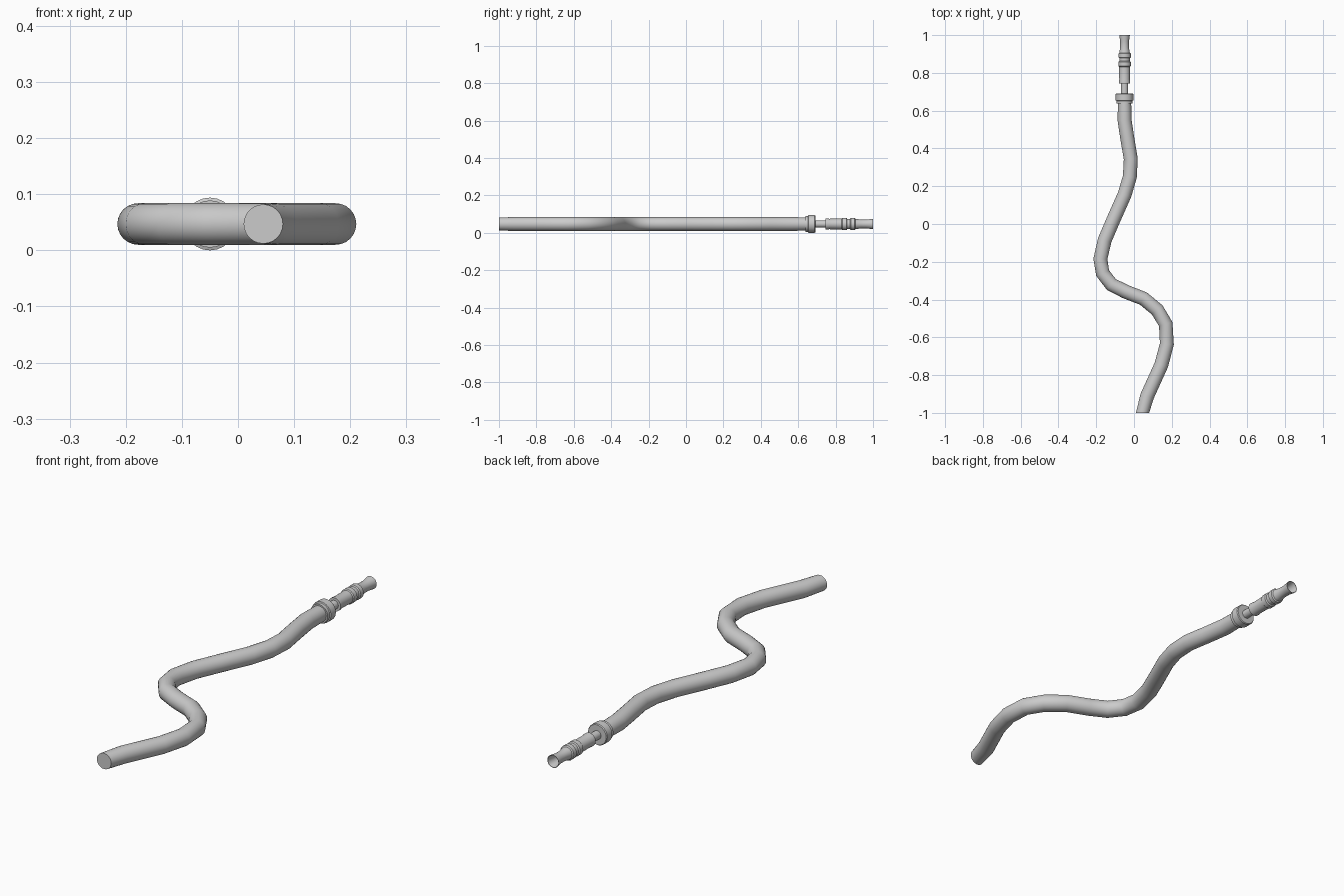
import bpy, bmesh, math
from mathutils import Vector

if "Cube" in bpy.data.objects:
    bpy.data.objects.remove(bpy.data.objects["Cube"])

SIDES = 24
ZC = 0.047      # height of the hose axis
XN = -0.05      # x of the nozzle axis


def skin(name, rings, cap_start=True, cap_end=True):
    """Join rings of (centre, in-plane normal, radius) into a tube."""
    bm = bmesh.new()
    loops = []
    for c, n, r in rings:
        loops.append([bm.verts.new(c + n * (r * math.cos(a)) + Vector((0, 0, r * math.sin(a))))
                      for a in (2 * math.pi * i / SIDES for i in range(SIDES))])
    for a, b in zip(loops, loops[1:]):
        for i in range(SIDES):
            j = (i + 1) % SIDES
            bm.faces.new((a[i], a[j], b[j], b[i]))
    if cap_start:
        bm.faces.new(loops[0])
    if cap_end:
        bm.faces.new(loops[-1])
    bmesh.ops.recalc_face_normals(bm, faces=bm.faces)
    me = bpy.data.meshes.new(name)
    bm.to_mesh(me)
    bm.free()
    ob = bpy.data.objects.new(name, me)
    bpy.context.collection.objects.link(ob)
    bpy.ops.object.select_all(action='DESELECT')
    ob.select_set(True)
    bpy.context.view_layer.objects.active = ob
    bpy.ops.object.shade_smooth_by_angle(angle=math.radians(35))
    return ob


def lathe(name, profile):
    """Turn (y, radius) pairs around the nozzle axis."""
    return skin(name, [(Vector((XN, y, ZC)), Vector((1, 0, 0)), r) for y, r in profile])


# Winding hose
path = [(0.045, -1), (0.07, -0.91), (0.145, -0.745), (0.174, -0.635), (0.168, -0.53),
        (0.123, -0.455), (0.05, -0.395), (-0.045, -0.358), (-0.12, -0.32), (-0.166, -0.26),
        (-0.178, -0.185), (-0.155, -0.085), (-0.11, 0.02), (-0.05, 0.155), (-0.022, 0.25),
        (-0.017, 0.345), (-0.035, 0.45), (-0.05, 0.55), (-0.05, 0.65)]
pts = [Vector((x, y, ZC)) for x, y in path]
rings = []
for i, p in enumerate(pts):
    if i in (0, len(pts) - 1):
        n, r = Vector((1, 0, 0)), 0.035
    else:
        d = (p - pts[i - 1]).normalized() + (pts[i + 1] - p).normalized()
        n, r = Vector((d.y, -d.x, 0)).normalized(), 0.037
    rings.append((p, n, r))
skin("hose", rings)

# Coupling collar at the hose end
lathe("collar", [(0.638, 0.036), (0.638, 0.042), (0.652, 0.042), (0.654, 0.047),
                 (0.688, 0.047), (0.692, 0.044), (0.692, 0.018)])

# Thin stem between collar and nozzle
lathe("stem", [(0.68, 0.019), (0.76, 0.019)])

# Nozzle with two grip rings and a hollow flared mouth
lathe("nozzle", [(0.745, 0.018), (0.745, 0.03), (0.756, 0.03), (0.765, 0.028), (0.832, 0.029),
                 (0.836, 0.033), (0.858, 0.033), (0.862, 0.028), (0.878, 0.028),
                 (0.882, 0.033), (0.902, 0.033), (0.906, 0.028), (0.918, 0.026), (0.935, 0.023),
                 (0.965, 0.023), (0.985, 0.026), (1.0, 0.028),
                 (1.0, 0.026), (0.985, 0.023), (0.955, 0.019), (0.92, 0.018)])
